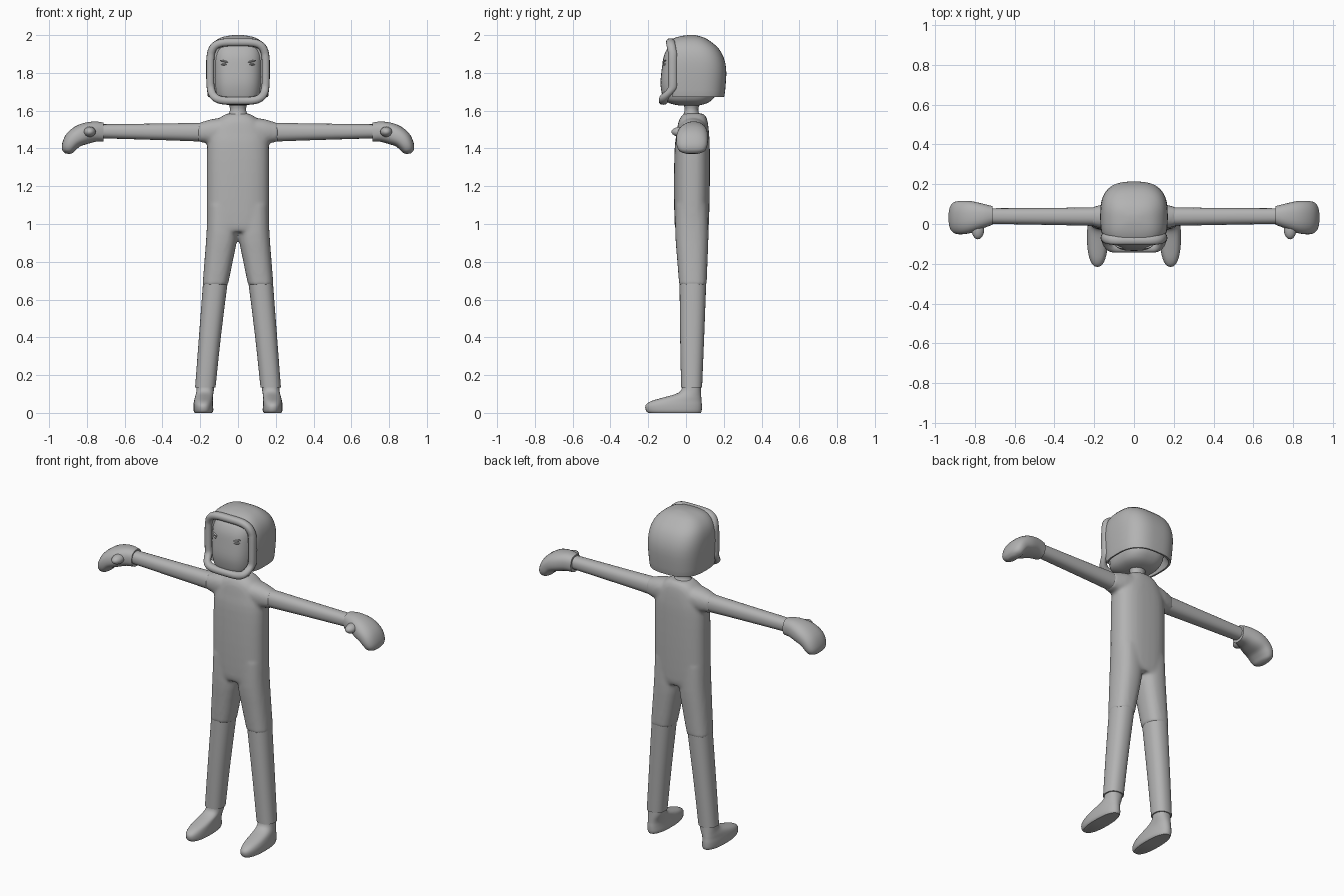
import bpy, bmesh, math
from mathutils import Vector

if "Cube" in bpy.data.objects:
    bpy.data.objects.remove(bpy.data.objects["Cube"])

grey = bpy.data.materials.new("plain grey")
grey.diffuse_color = (0.45, 0.45, 0.45, 1)
grey.use_nodes = True
grey.node_tree.nodes["Principled BSDF"].inputs["Base Color"].default_value = grey.diffuse_color


def smooth_rows(rows, steps):
    """Catmull-Rom interpolation of the ring parameters."""
    out = []
    for i in range(len(rows) - 1):
        a, b, c, d = (rows[max(i - 1, 0)], rows[i], rows[i + 1], rows[min(i + 2, len(rows) - 1)])
        for k in range(steps):
            t = k / steps
            out.append([0.5 * (2 * q + (r - p) * t + (2 * p - 5 * q + 4 * r - s) * t * t
                               + (3 * q - p - 3 * r + s) * t ** 3) for p, q, r, s in zip(a, b, c, d)])
    return out + [list(rows[-1])]


def loft(bm, rings, n=32, p=2.3, closed=False):
    """Skin superelliptic rings given as (centre, half axis, half axis)."""
    loops = []
    for c, u, v in rings:
        loop = []
        for i in range(n):
            a = 2 * math.pi * i / n
            cu, sv = math.cos(a), math.sin(a)
            loop.append(bm.verts.new(c + u * math.copysign(abs(cu) ** (2 / p), cu)
                                     + v * math.copysign(abs(sv) ** (2 / p), sv)))
        loops.append(loop)
    pairs = list(zip(loops, loops[1:]))
    if closed:
        pairs.append((loops[-1], loops[0]))
    else:
        bm.faces.new(loops[0][::-1])
        bm.faces.new(loops[-1])
    for a, b in pairs:
        for i in range(n):
            j = (i + 1) % n
            bm.faces.new((a[i], a[j], b[j], b[i]))


def level(rows, s=1, steps=3):
    """Horizontal rings: z, centre x, half width, front y, back y."""
    return [(Vector((s * cx, (y0 + y1) / 2, z)), Vector((hx, 0, 0)), Vector((0, (y1 - y0) / 2, 0)))
            for z, cx, hx, y0, y1 in smooth_rows(rows, steps)]


def along(rows, s=1, steps=3):
    """Rings along the arm: x, centre z, half height, centre y, half depth, droop in degrees."""
    out = []
    for x, z, hz, cy, hy, tilt in smooth_rows(rows, steps):
        t = math.radians(tilt)
        out.append((Vector((s * x, cy, z)), Vector((s * math.sin(t), 0, math.cos(t))) * hz,
                    Vector((0, hy, 0))))
    return out


def finish(name, bm, angle=40):
    bmesh.ops.recalc_face_normals(bm, faces=bm.faces)
    me = bpy.data.meshes.new(name)
    bm.to_mesh(me)
    bm.free()
    me.materials.append(grey)
    ob = bpy.data.objects.new(name, me)
    bpy.context.collection.objects.link(ob)
    bpy.ops.object.select_all(action='DESELECT')
    bpy.context.view_layer.objects.active = ob
    ob.select_set(True)
    bpy.ops.object.shade_smooth_by_angle(angle=math.radians(angle))
    return ob


def part(name, rings, **kw):
    bm = bmesh.new()
    loft(bm, rings, **kw)
    return finish(name, bm)


# Suit: torso, shoulders and thighs fused into one skin
bm = bmesh.new()
loft(bm, level([(0.96, 0, .155, -.05, .112), (1.0, 0, .164, -.06, .121), (1.2, 0, .165, -.064, .126),
                (1.4, 0, .164, -.06, .126), (1.48, 0, .152, -.05, .122), (1.54, 0, .118, -.04, .115),
                (1.57, 0, .085, -.025, .105), (1.585, 0, .058, -.01, .09)]), p=2.6)
for s in (-1, 1):
    loft(bm, along([(.06, 1.5, .065, .037, .075, 0), (.14, 1.49, .065, .037, .065, 0),
                    (.19, 1.486, .054, .037, .053, 0), (.21, 1.486, .053, .037, .05, 0)], s))
    loft(bm, level([(.675, .121, .067, -.036, .109), (.8, .103, .075, -.046, .114),
                    (.95, .084, .083, -.057, .119), (1.1, .082, .08, -.055, .115)], s), p=2.4)
suit = finish("suit", bm)
mod = suit.modifiers.new("fuse", 'REMESH')
mod.mode = 'VOXEL'
mod.voxel_size = 0.01
mod.use_smooth_shade = True
mod = suit.modifiers.new("soften", 'SMOOTH')
mod.factor = 0.5
mod.iterations = 5

for s, side in ((-1, "right"), (1, "left")):
    # Sleeves
    part(side + "_sleeve", along([(.18, 1.486, .05, .037, .047, 0), (.4, 1.488, .044, .038, .043, 0),
                                  (.73, 1.491, .037, .04, .039, 0)], s))
    # Mitten with drooping fingers
    part(side + "_mitten", along([(.712, 1.487, .05, .043, .047, 0), (.76, 1.489, .054, .04, .062, 4),
                                  (.82, 1.475, .056, .035, .08, 22), (.868, 1.448, .05, .032, .084, 45),
                                  (.893, 1.412, .041, .032, .08, 65), (.902, 1.385, .03, .032, .064, 75),
                                  (.904, 1.372, .012, .032, .03, 80)], s), p=2.4)
    # Thumb
    bm = bmesh.new()
    bmesh.ops.create_uvsphere(bm, u_segments=20, v_segments=12, radius=1)
    for v in bm.verts:
        x, y, z = v.co
        v.co = (s * (.785 + .032 * x), -.025 + .052 * y, 1.488 + .027 * z)
    finish(side + "_thumb", bm)
    # Lower trouser leg
    part(side + "_lower_leg", level([(.135, .173, .054, -.026, .085), (.4, .149, .058, -.031, .096),
                                     (.69, .12, .065, -.034, .107)], s), p=2.3)
    # Boot
    part(side + "_boot", level([(0, .183, .046, -.2, .078), (.012, .183, .052, -.212, .083),
                                (.04, .184, .052, -.214, .084), (.062, .183, .05, -.185, .082),
                                (.08, .181, .048, -.125, .081), (.1, .177, .046, -.055, .08),
                                (.12, .174, .046, -.026, .079), (.15, .172, .046, -.02, .078)], s), p=2.3)
    # Eye: slanted brow and lid
    for name, z, w, tilt in (("_brow", 1.862, .022, .25), ("_eye", 1.845, .015, 0)):
        bm = bmesh.new()
        bmesh.ops.create_uvsphere(bm, u_segments=12, v_segments=8, radius=1)
        for v in bm.verts:
            x, y, z0 = v.co
            v.co = (s * (.075 + w * x), -.116 + .006 * y + .008 * x, z + .005 * z0 + tilt * w * x)
        finish(side + name, bm)

# Neck
part("neck", level([(1.57, 0, .062, -.02, .085), (1.59, 0, .046, -.01, .068),
                    (1.615, 0, .043, -.008, .066), (1.65, 0, .055, -.02, .08)]), p=2)

# Head and face
part("head", level([(1.628, 0, .045, -.04, .07), (1.637, 0, .08, -.08, .105), (1.655, 0, .108, -.115, .135),
                    (1.69, 0, .124, -.128, .16), (1.75, 0, .13, -.135, .165), (1.83, 0, .132, -.127, .16),
                    (1.89, 0, .13, -.117, .15), (1.935, 0, .115, -.095, .12), (1.955, 0, .09, -.07, .09)]),
     n=48, p=2.9)

# Helmet shell with a hollow underside and a flattened front edge
shell = level([(1.74, 0, .125, -.10, .155), (1.68, 0, .147, -.12, .188), (1.675, 0, .15, -.122, .192),
               (1.675, 0, .157, -.13, .2), (1.68, 0, .161, -.135, .204), (1.75, 0, .167, -.14, .211),
               (1.82, 0, .17, -.14, .213), (1.88, 0, .167, -.135, .2), (1.93, 0, .153, -.12, .172),
               (1.965, 0, .126, -.095, .132), (1.985, 0, .095, -.06, .1), (1.995, 0, .06, -.025, .07),
               (2.0, 0, .025, .01, .045)], steps=2)
bm = bmesh.new()
loft(bm, shell, n=64, p=2.8)
for v in bm.verts:
    v.co.y = max(v.co.y, -.072 if v.co.z < 1.93 else -.09)
finish("helmet", bm, 50)

# Padded rim around the face opening, pushed forward at the chin
rings = []
for i in range(96):
    a = 2 * math.pi * i / 96
    c, d = math.cos(a), math.sin(a)
    x = .147 * math.copysign(abs(c) ** .45, c)
    z = 1.807 + .155 * math.copysign(abs(d) ** .45, d)
    k = max(0, min(1, (1.73 - z) / .075))
    k = k * k * (3 - 2 * k)
    t = max(0, min(1, (z - 1.9) / .06))
    y = -.07 - .05 * k - .012 * t
    out = Vector((math.copysign(abs(x / .147) ** 3.44, x) / .147, 0,
                  math.copysign(abs((z - 1.807) / .155) ** 3.44, d) / .155)).normalized()
    rings.append((Vector((x, y, z)), out * .021, Vector((0, .024, 0))))
bm = bmesh.new()
loft(bm, rings, n=12, p=2.4, closed=True)
finish("helmet_rim", bm, 60)
